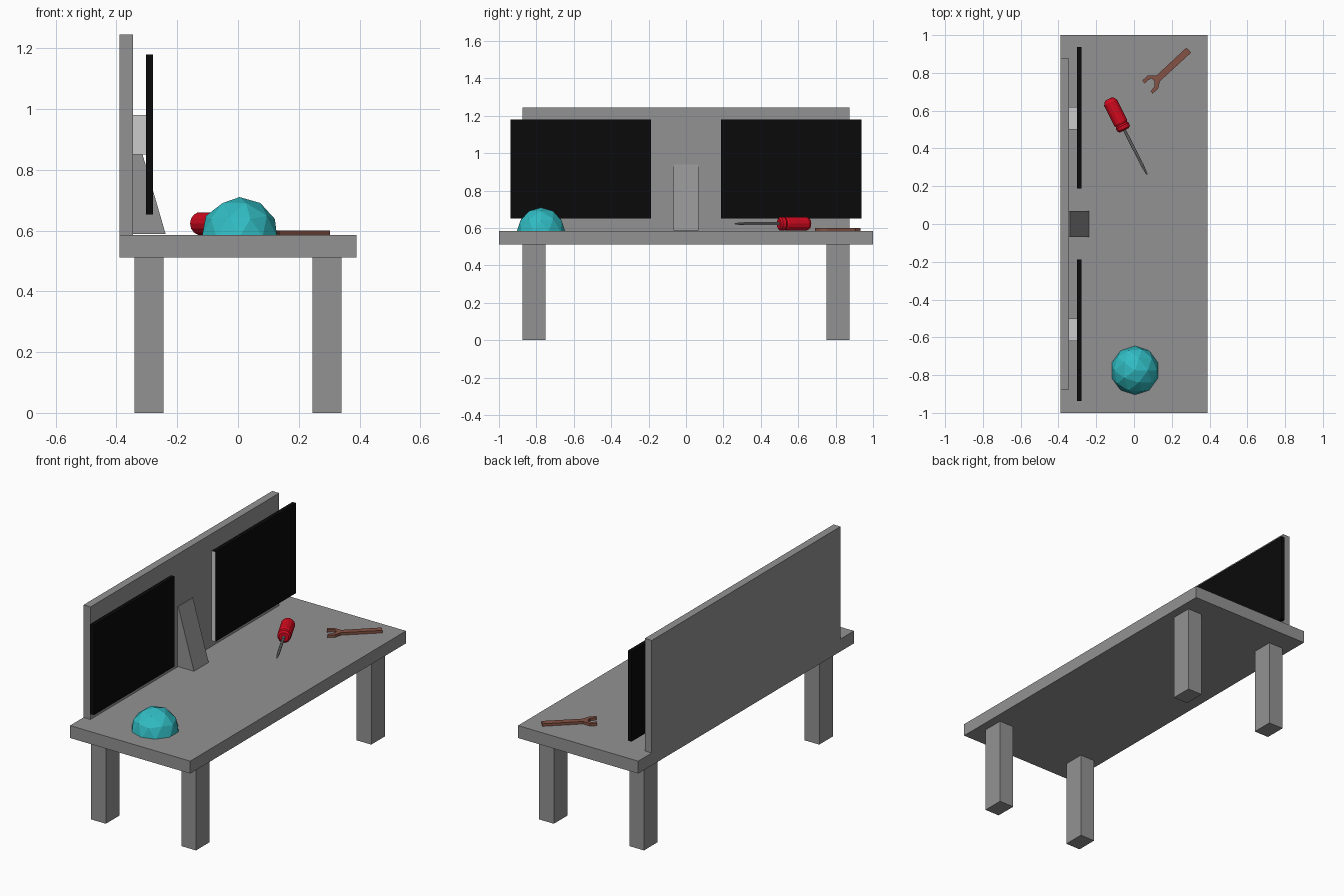
import bpy, bmesh, math
from mathutils import Vector, Matrix

if "Cube" in bpy.data.objects:
    bpy.data.objects.remove(bpy.data.objects["Cube"])


def mat(name, rgb):
    m = bpy.data.materials.new(name)
    m.diffuse_color = (*rgb, 1)
    m.use_nodes = True
    m.node_tree.nodes["Principled BSDF"].inputs["Base Color"].default_value = m.diffuse_color
    return m


GREY = mat("grey", (0.29, 0.29, 0.29))
LIGHT = mat("light grey", (0.60, 0.60, 0.60))
BLACK = mat("black", (0.003, 0.003, 0.003))
RED = mat("red", (0.65, 0.003, 0.014))
TEAL = mat("teal", (0.03, 0.50, 0.54))
BROWN = mat("brown", (0.23, 0.085, 0.058))
TOP = 0.585  # table surface height


def finish(name, bm, *mats):
    bmesh.ops.recalc_face_normals(bm, faces=bm.faces)
    me = bpy.data.meshes.new(name)
    bm.to_mesh(me)
    bm.free()
    ob = bpy.data.objects.new(name, me)
    for m in mats:
        me.materials.append(m)
    bpy.context.collection.objects.link(ob)
    return ob


def box_bm(x, y, z):
    bm = bmesh.new()
    size = [b - a for a, b in (x, y, z)]
    mid = [(a + b) / 2 for a, b in (x, y, z)]
    bmesh.ops.create_cube(bm, size=1, matrix=Matrix.Translation(mid) @ Matrix.Diagonal((*size, 1)))
    return bm


def box(name, m, x, y, z):
    return finish(name, box_bm(x, y, z), m)


def prism(name, m, points, offset):
    bm = bmesh.new()
    face = bm.faces.new([bm.verts.new(p) for p in points])
    ext = bmesh.ops.extrude_face_region(bm, geom=[face], use_keep_orig=True)
    bmesh.ops.translate(bm, vec=offset, verts=[v for v in ext["geom"] if isinstance(v, bmesh.types.BMVert)])
    return finish(name, bm, m)


def lathe(name, m, profile, sides, matrix):
    """Spin (distance, radius) pairs about local z, with capped ends."""
    bm = bmesh.new()
    rings = [[bm.verts.new((r * math.cos(a), r * math.sin(a), d))
              for a in (2 * math.pi * i / sides for i in range(sides))] for d, r in profile]
    for a, b in zip(rings, rings[1:]):
        for i in range(sides):
            j = (i + 1) % sides
            bm.faces.new((a[i], a[j], b[j], b[i]))
    bm.faces.new(rings[0])
    bm.faces.new(rings[-1])
    bm.transform(matrix)
    return finish(name, bm, m)


# Table
box("table_top", GREY, (-0.39, 0.39), (-1, 1), (0.512, TOP))
for sx, xn in ((-1, "back"), (1, "front")):
    for sy, yn in ((-1, "left"), (1, "right")):
        box(f"{xn}_{yn}_leg", GREY, sorted((sx * 0.245, sx * 0.34)),
            sorted((sy * 0.75, sy * 0.875)), (0, 0.512))
box("back_board", GREY, (-0.39, -0.345), (-0.875, 0.875), (TOP, 1.245))

# Screens with light inner edges, and their wall mounts
for s, side in ((-1, "left"), (1, "right")):
    bm = box_bm((-0.303, -0.279), sorted((s * 0.188, s * 0.938)), (0.652, 1.18))
    for f in bm.faces:
        if abs(f.calc_center_median().y) < 0.2:
            f.material_index = 1
    finish(f"{side}_screen", bm, BLACK, LIGHT)
    box(f"{side}_screen_mount", LIGHT, (-0.345, -0.303), sorted((s * 0.5, s * 0.62)), (0.85, 0.98))

# Wedge between the screens
prism("wedge_support", GREY, [(-0.345, -0.068, 0.588), (-0.238, -0.068, 0.588),
                              (-0.34, -0.068, 0.94), (-0.345, -0.068, 0.94)], (0, 0.136, 0))

# Faceted half ball
bm = bmesh.new()
bmesh.ops.create_icosphere(bm, subdivisions=2, radius=0.13,
                           matrix=Matrix.Translation((0.005, -0.775, 0.58)))
cut = bmesh.ops.bisect_plane(bm, geom=bm.verts[:] + bm.edges[:] + bm.faces[:],
                             plane_co=(0, 0, TOP), plane_no=(0, 0, 1), clear_inner=True)
bmesh.ops.holes_fill(bm, edges=[e for e in bm.edges if e.is_boundary])
finish("dome", bm, TEAL)

# Screwdriver: red handle, grey shaft with a tapered tip
axis = Vector((0.2, -0.393, 0))
place = Matrix.Translation((-0.132, 0.657, 0.623)) @ axis.to_track_quat("Z", "Y").to_matrix().to_4x4()
lathe("screwdriver_handle", RED,
      [(-0.006, 0.016), (0, 0.028), (0.018, 0.038), (0.135, 0.038), (0.145, 0.033),
       (0.153, 0.038), (0.172, 0.036), (0.18, 0.026)], 14, place)
lathe("screwdriver_shaft", GREY, [(0.17, 0.008), (0.39, 0.008), (0.443, 0.004)], 8, place)

# Flat open-ended wrench
outline = [(0.278, 0.934), (0.302, 0.907), (0.138, 0.757), (0.127, 0.715), (0.098, 0.69),
           (0.088, 0.703), (0.109, 0.728), (0.109, 0.754), (0.093, 0.77), (0.072, 0.76),
           (0.056, 0.744), (0.045, 0.76), (0.072, 0.786), (0.119, 0.786)]
prism("wrench", BROWN, [(x, y, TOP) for x, y in outline], (0, 0, 0.015))
